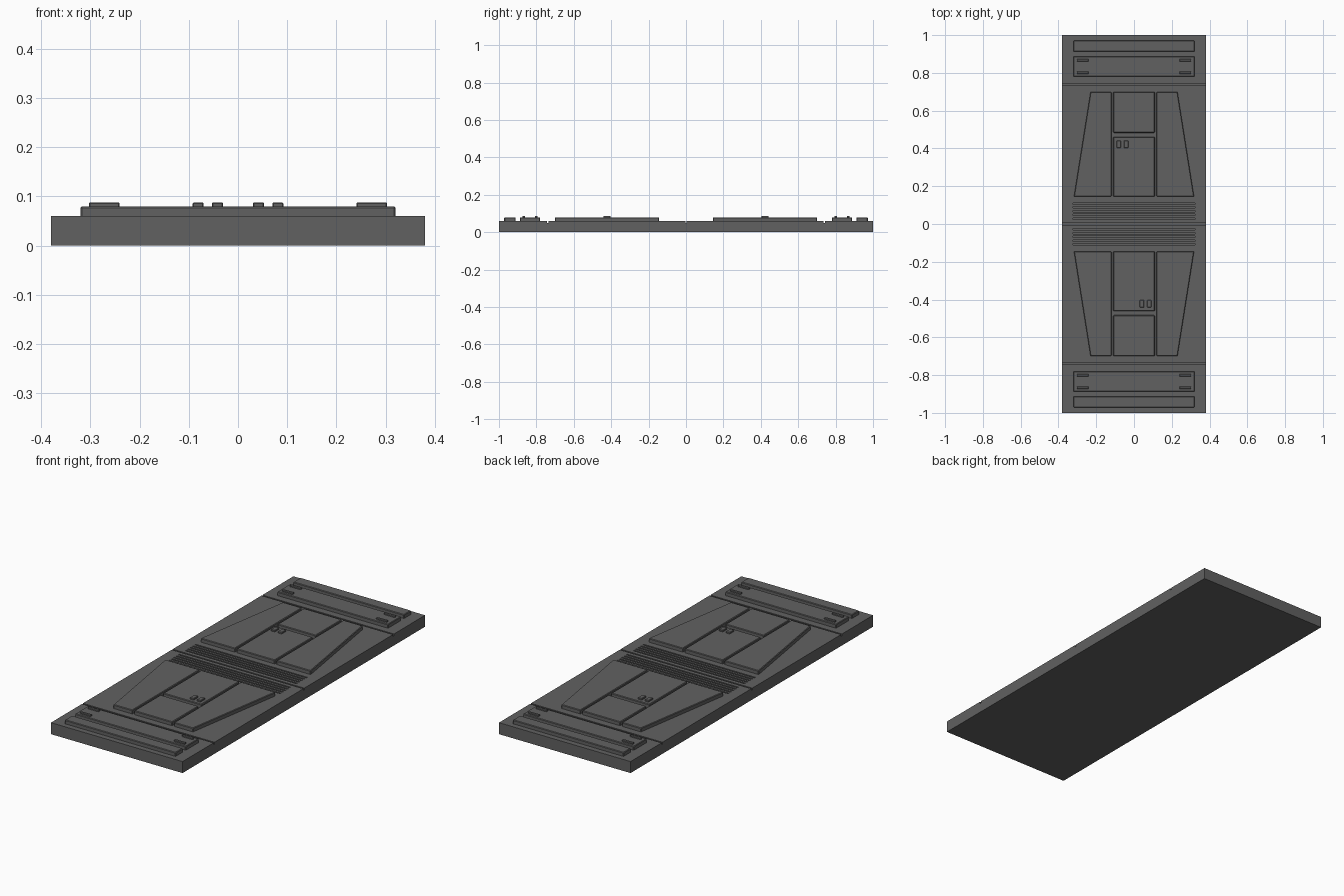
import bpy, bmesh
from mathutils import Matrix

if "Cube" in bpy.data.objects:
    bpy.data.objects.remove(bpy.data.objects["Cube"])

TOP = 0.06
mat = bpy.data.materials.new("dark_grey")
mat.diffuse_color = (0.12, 0.12, 0.12, 1)
mat.use_nodes = True
mat.node_tree.nodes["Principled BSDF"].inputs["Base Color"].default_value = mat.diffuse_color


def prism(bm, pts, z0, z1):
    """Extrude a flat outline from z0 up to z1."""
    f = bm.faces.new([bm.verts.new((x, y, z0)) for x, y in pts])
    ext = bmesh.ops.extrude_face_region(bm, geom=[f])["geom"]
    bmesh.ops.translate(bm, vec=(0, 0, z1 - z0),
                        verts=[v for v in ext if isinstance(v, bmesh.types.BMVert)])


def rect(x0, x1, y0, y1):
    return [(x0, y0), (x1, y0), (x1, y1), (x0, y1)]


def build(name, outlines, z0, z1, bevel=0.0, turn=False):
    """One object from outlines; turn rotates it half a turn about z."""
    bm = bmesh.new()
    for pts in outlines:
        prism(bm, pts, z0, z1)
    if turn:
        bm.transform(Matrix.Rotation(3.14159265, 4, 'Z'))
    bmesh.ops.recalc_face_normals(bm, faces=bm.faces)
    me = bpy.data.meshes.new(name)
    bm.to_mesh(me)
    bm.free()
    me.materials.append(mat)
    ob = bpy.data.objects.new(name, me)
    bpy.context.collection.objects.link(ob)
    if bevel:
        m = ob.modifiers.new("edge_bevel", 'BEVEL')
        m.width, m.segments = bevel, 1
    return ob


# base plate
plate = build("base_plate", [rect(-0.38, 0.38, -1, 1)], 0, TOP)

# cutter: full-width seams and the vent slots beside the centre seam
cuts = [rect(-0.5, 0.5, y - 0.004, y + 0.004) for y in (-0.74, 0, 0.74)]
for s in (-1, 1):
    for i in range(5):
        y = s * (0.028 + 0.02 * i)
        cuts.append(rect(-0.322, 0.322, y - 0.004, y + 0.004))
cutter = build("slot_cutter", cuts, TOP - 0.01, TOP + 0.02)
cutter.hide_render = True
cutter.hide_viewport = True
cut = plate.modifiers.new("slots", 'BOOLEAN')
cut.operation, cut.solver, cut.object = 'DIFFERENCE', 'EXACT', cutter

# raised details, the second half being a half turn of the first
wing = [(0.12, 0.145), (0.318, 0.145), (0.23, 0.70), (0.12, 0.70)]
for end, turn in (("back", False), ("front", True)):
    build(end + "_side_panels", [wing, [(-x, y) for x, y in wing]],
          TOP - 0.005, 0.08, 0.003, turn)
    build(end + "_centre_panels",
          [rect(-0.11, 0.11, 0.145, 0.46), rect(-0.11, 0.11, 0.483, 0.70)],
          TOP - 0.005, 0.08, 0.003, turn)
    build(end + "_end_bars",
          [rect(-0.32, 0.32, 0.912, 0.972), rect(-0.32, 0.32, 0.78, 0.888)],
          TOP - 0.005, 0.08, 0.003, turn)
    build(end + "_latches",
          [rect(-0.092, -0.07, 0.403, 0.442), rect(-0.053, -0.03, 0.403, 0.442)],
          0.078, 0.088, 0.002, turn)
    build(end + "_bar_clips",
          [rect(x - 0.031, x + 0.031, y - 0.007, y + 0.007)
           for x in (-0.272, 0.272) for y in (0.801, 0.867)],
          0.078, 0.088, 0.002, turn)
